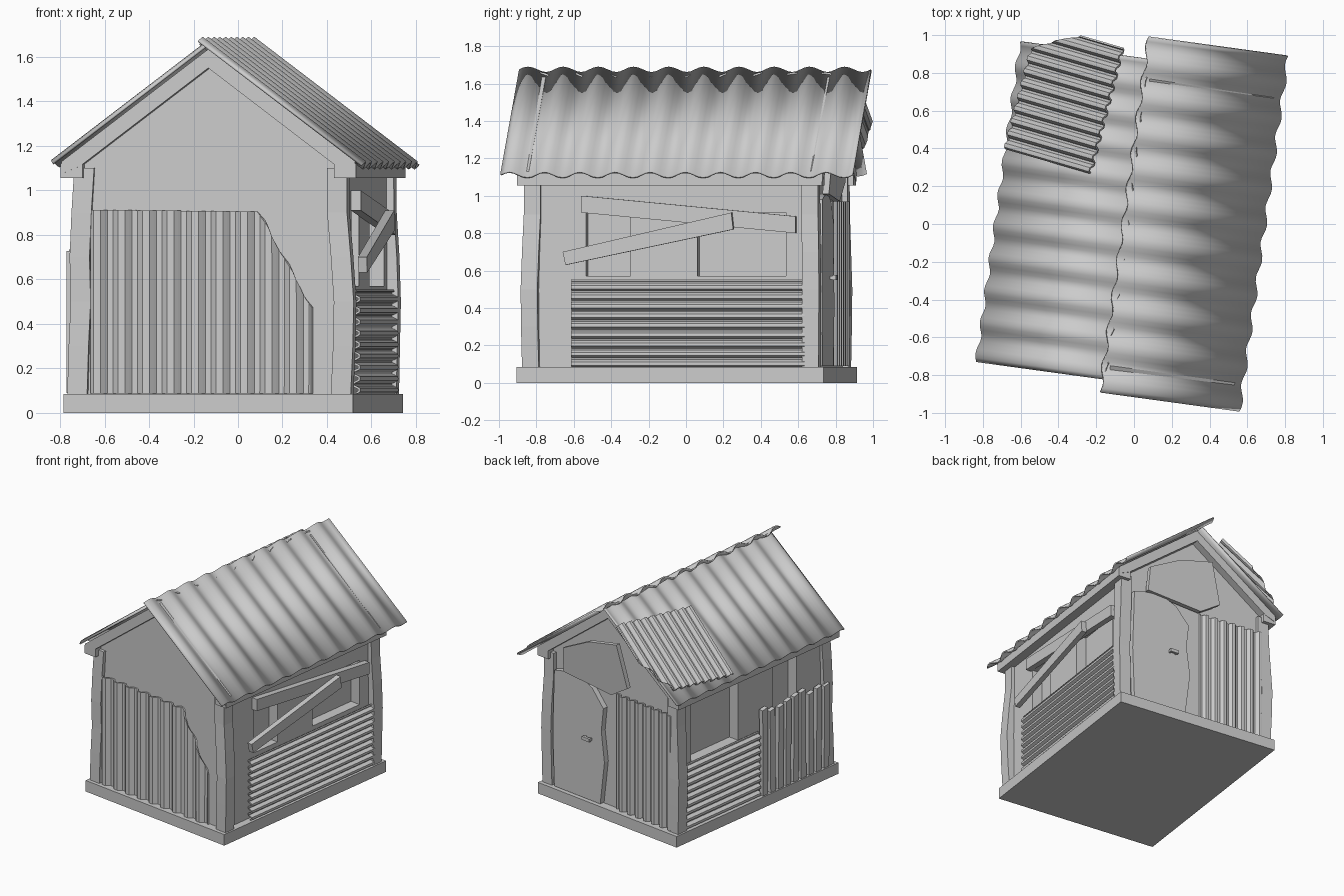
import bpy, math, random
from mathutils import Vector, Matrix

if "Cube" in bpy.data.objects:
    bpy.data.objects.remove(bpy.data.objects["Cube"])

random.seed(4)
# the whole shack is turned a little about z
M = Matrix.Rotation(math.radians(-7.8), 4, 'Z') @ Matrix.Translation((-0.022, 0, 0))
X, Y, Z = Vector((1, 0, 0)), Vector((0, 1, 0)), Vector((0, 0, 1))


def make(name, verts, faces, smooth=False, thick=0):
    me = bpy.data.meshes.new(name)
    me.from_pydata([M @ Vector(v) for v in verts], [], faces)
    ob = bpy.data.objects.new(name, me)
    bpy.context.collection.objects.link(ob)
    bpy.ops.object.select_all(action='DESELECT')
    bpy.context.view_layer.objects.active = ob
    ob.select_set(True)
    bpy.ops.object.mode_set(mode='EDIT')
    bpy.ops.mesh.select_all(action='SELECT')
    bpy.ops.mesh.normals_make_consistent(inside=False)
    bpy.ops.object.mode_set(mode='OBJECT')
    if thick:
        m = ob.modifiers.new('thickness', 'SOLIDIFY')
        m.thickness, m.offset = thick, 0
    if smooth:
        bpy.ops.object.shade_smooth_by_angle(angle=math.radians(35))
    return ob


def loft(name, rings):
    """Closed solid through rings of equal size."""
    n = len(rings[0])
    verts = [v for r in rings for v in r]
    faces = [tuple(range(n)), tuple(range(len(verts) - n, len(verts)))]
    for k in range(len(rings) - 1):
        for i in range(n):
            j = (i + 1) % n
            faces.append((k * n + i, k * n + j, (k + 1) * n + j, (k + 1) * n + i))
    return make(name, verts, faces)


def prism_x(name, pts, x0, x1):
    return loft(name, [[(x, p[0], p[1]) for p in pts] for x in (x0, x1)])


def prism_y(name, pts, y0, y1):
    return loft(name, [[(p[0], y, p[1]) for p in pts] for y in (y0, y1)])


def box(name, x0, x1, y0, y1, z0, z1):
    return prism_x(name, [(y0, z0), (y1, z0), (y1, z1), (y0, z1)], x0, x1)


def lerp(table, t):
    for (a, u), (b, w) in zip(table, table[1:]):
        if t <= b:
            return u + (w - u) * (t - a) / (b - a)
    return table[-1][1]


def sheet(name, origin, across, along, normal, waves, amp, cut=((0, 1), (1, 1)),
          flat=False, smooth=False, thick=0.01):
    """Corrugated sheet; cut gives its length at each position across."""
    verts, faces = [], []
    n = waves * 8
    for i in range(n + 1):
        t = i / n
        h = math.sin(i * math.pi / 4)
        if flat:
            h = max(-1, min(1, 1.5 * h))
        a = Vector(origin) + across * t + normal * (h * amp)
        verts += [a, a + along * lerp(cut, t)]
    for i in range(n):
        faces.append((2 * i, 2 * i + 1, 2 * i + 3, 2 * i + 2))
    return make(name, verts, faces, smooth, thick)


# floor slab and closed core
box('base', -0.657, 0.657, -0.827, 0.83, 0, 0.085)
prism_y('core', [(-.52, .085), (.52, .085), (.52, 1.17), (0, 1.57), (-.52, 1.17)], -0.7, 0.7)

# gable walls, barge boards
for s, end in ((-1, 'front'), (1, 'back')):
    prism_y(end + '_gable_wall',
            [(-.6, .085), (.6, .085), (.6, 1.13), (0, 1.59), (-.6, 1.13)], s * 0.70, s * 0.765)
    for m, side in ((-1, 'left'), (1, 'right')):
        prism_y(f'{end}_{side}_barge_board',
                [(0, 1.635), (m * .665, 1.13), (m * .665, 1.075), (m * .58, 1.11), (0, 1.55)],
                s * 0.76, s * 0.825)

# side walls with two window recesses each, and eave beams
for m, side, top in ((-1, 'left', 1.03), (1, 'right', 0.91)):
    a, b = m * 0.52, m * 0.60
    box(side + '_lower_wall', a, b, -0.76, 0.76, 0.085, 0.57)
    box(side + '_upper_wall', a, b, -0.76, 0.76, top, 1.13)
    for k, (y0, y1) in enumerate(((-.76, -.46), (-.22, .14), (.62, .76))):
        box(f'{side}_wall_pier_{k}', a, b, y0, y1, 0.57, top)
    box(side + '_eave_beam', m * 0.57, m * 0.67, -0.822, 0.822, 1.055, 1.12)

# crooked corner posts
levels = (0.085, 0.3, 0.5, 0.7, 0.9, 1.1)
bends = {'front_right': (1, -1, (0, .01, .014, 0, -.018, -.018)),
         'front_left': (-1, -1, (0, -.006, -.015, -.01, -.018, -.03)),
         'back_right': (1, 1, (0, .004, .008, .002, -.01, -.012)),
         'back_left': (-1, 1, (0, .008, .012, 0, -.012, -.015))}
for name, (sx, sy, off) in bends.items():
    rings = []
    for z, o in zip(levels, off):
        x1, y1 = sx * (0.643 + o), sy * (0.8 + o * 0.4)
        x0, y0 = x1 - sx * 0.09, y1 - sy * 0.09
        rings.append([(x0, y0, z), (x1, y0, z), (x1, y1, z), (x0, y1, z)])
    loft(name + '_post', rings)

# corrugated roof halves
sheet('right_roof', (-.034, -.906, 1.672), Y * 1.898, Vector((.741, 0, -.56)),
      Vector((.6, 0, .8)), 10, 0.018, smooth=True)
sheet('left_roof', (-.012, -.835, 1.645), Y * 1.71, Vector((-.692, 0, -.525)),
      Vector((-.6, 0, .8)), 10, 0.016, smooth=True)


# loose patch on the left roof, with a broken corner
def on_roof(x, y, lift):
    return Vector((x, y, 1.655 + 0.76 * x + lift))


p, q, r = on_roof(-.243, .236, .045), on_roof(-.163, .913, .045), on_roof(-.706, .304, .045)
sheet('roof_patch', p, q - p, r - p, Vector((-.6, 0, .8)), 10, 0.013,
      cut=((0, 1), (.80, 1), (.9, .78), (1, .5)), flat=True)

# front torn cladding
sheet('front_cladding', (-.535, -.785, .088), X * 1.0, Z * .825, -Y, 9, 0.013,
      cut=((0, 1), (.75, .99), (.80, .92), (.84, .79), (.91, .68), (.96, .53), (1, .47)), flat=True)

# horizontal siding under the windows
sheet('right_siding', (.632, -.535, .09), Z * .46, Y * 1.26, X, 9, 0.013, flat=True)
sheet('left_siding', (-.625, -.05, .09), Z * .49, Y * .80, -X, 9, 0.013, flat=True)

# uneven slats on the left side
box('left_slat_rail', -.625, -.6, -.73, -.05, .3, .35)
for i in range(9):
    y = -.735 + i * .078
    t = .73 + random.uniform(-.025, .025)
    lean = random.uniform(-.008, .008)
    prism_x(f'left_slat_{i}', [(y, .09), (y + .052, .09), (y + .052 + lean, t), (y + lean, t + .01)],
            -.655, -.622)

# back cladding, warped door, handle and gable plate
sheet('back_cladding', (-.575, .785, .09), X * .53, Z * .88, Y, 7, 0.013, flat=True)
prism_y('door', [(.525, .09), (.54, .5), (.525, .98), (.44, 1.0), (.28, 1.01), (.17, .96), (.06, .83),
                 (.08, .65), (.05, .42), (.09, .09)], 0.765, 0.805)
box('door_handle', .165, .235, .82, .838, .55, .575)
for x in (.17, .218):
    box('handle_mount', x, x + .012, .80, .825, .553, .572)
plate = [(.41, 1.2), (.155, 1.33), (-.11, 1.39), (-.19, 1.07), (-.03, .97), (.42, 1.01)]
loft('gable_plate', [[(x, .79 + d + (z - 1) * .08, z) for x, z in plate] for d in (0, .035)])

# crossed boards over the right windows
prism_x('window_board_upper', [(-.48, 1.0), (.675, .89), (.675, .80), (-.48, .91)], .60, .645)
prism_x('window_board_lower', [(-.575, .70), (-.56, .63), (.345, .82), (.335, .91)], .645, .685)
